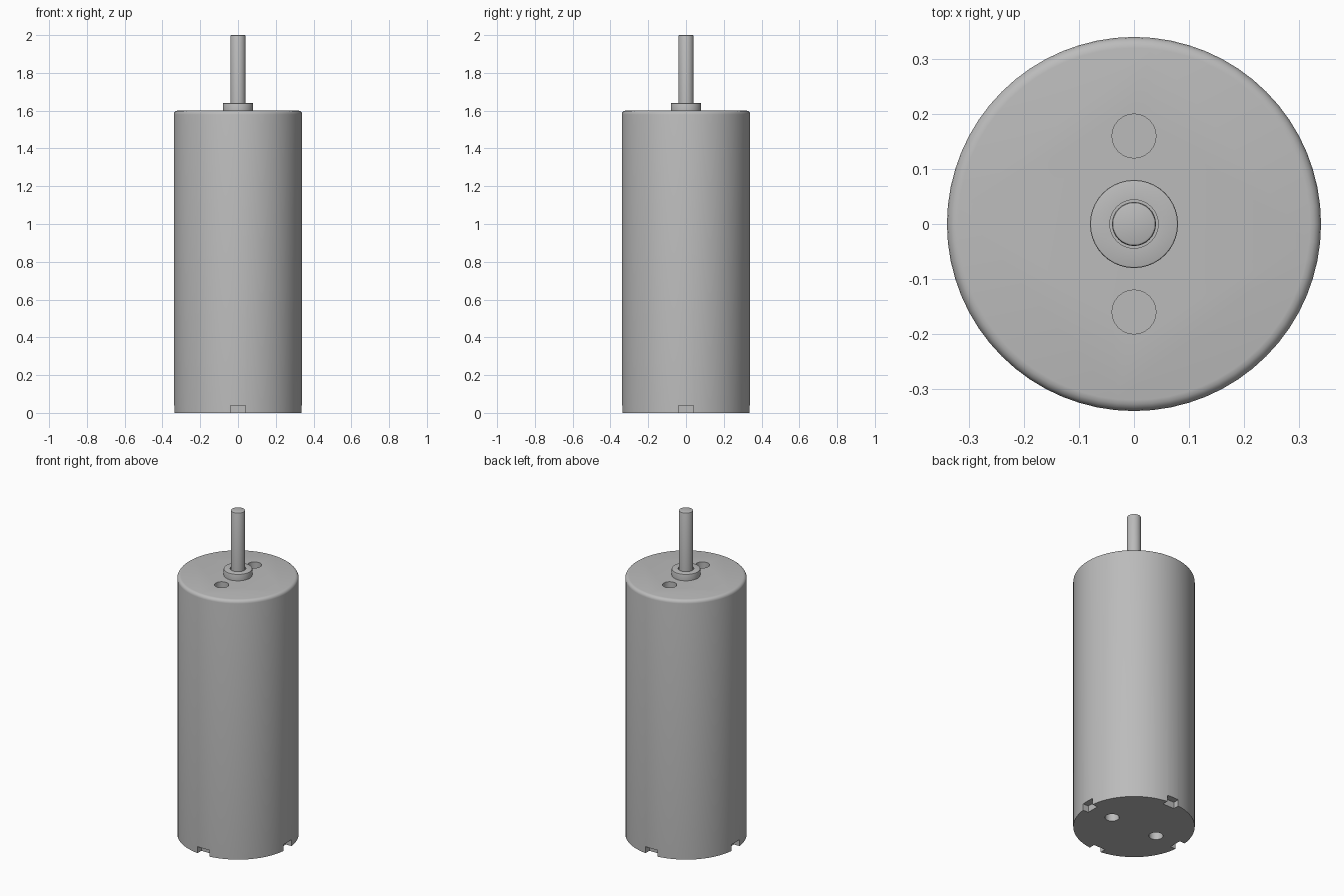
import bpy, bmesh, math
from mathutils import Matrix

cube = bpy.data.objects.get("Cube")
if cube:
    bpy.data.objects.remove(cube, do_unlink=True)

metal = bpy.data.materials.new("grey metal")
metal.use_nodes = True
GREY = (0.5, 0.5, 0.5, 1)
metal.diffuse_color = GREY
metal.node_tree.nodes["Principled BSDF"].inputs["Base Color"].default_value = GREY


def add_object(name, bm):
    bmesh.ops.recalc_face_normals(bm, faces=bm.faces)
    mesh = bpy.data.meshes.new(name)
    bm.to_mesh(mesh)
    bm.free()
    mesh.materials.append(metal)
    obj = bpy.data.objects.new(name, mesh)
    bpy.context.collection.objects.link(obj)
    return obj


def lathe(name, profile, sides, closed=False):
    """Revolve (radius, z) points; open profiles get flat end caps."""
    bm = bmesh.new()
    rings = []
    for r, z in profile:
        rings.append([bm.verts.new((r * math.cos(a), r * math.sin(a), z))
                      for a in (2 * math.pi * i / sides for i in range(sides))])
    pairs = list(zip(rings, rings[1:]))
    if closed:
        pairs.append((rings[-1], rings[0]))
    else:
        bm.faces.new(rings[0][::-1])
        bm.faces.new(rings[-1])
    for low, high in pairs:
        for i in range(sides):
            j = (i + 1) % sides
            bm.faces.new((low[i], low[j], high[j], high[i]))
    return add_object(name, bm)


def rounded(radius, top, fillet, steps):
    """Profile points of a rounded upper rim."""
    angles = [math.pi / 2 * i / steps for i in range(steps + 1)]
    return [(radius - fillet + fillet * math.cos(a), top - fillet + fillet * math.sin(a))
            for a in angles]


def cut(target, cutter):
    cutter.hide_render = True
    mod = target.modifiers.new("cut", 'BOOLEAN')
    mod.operation, mod.solver, mod.object = 'DIFFERENCE', 'EXACT', cutter
    bpy.context.view_layer.objects.active = target
    bpy.ops.object.modifier_apply(modifier=mod.name)
    bpy.data.objects.remove(cutter, do_unlink=True)


# Cylindrical housing with a rounded upper rim
housing = lathe("housing", [(0.34, 0)] + rounded(0.34, 1.6, 0.02, 4), 64)

# Blind screw holes: a front and back pair on top, a left and right pair below
for sign in (-1, 1):
    for x, y, z in ((0, 0.16 * sign, 1.6), (0.16 * sign, 0, 0)):
        bm = bmesh.new()
        bmesh.ops.create_cone(bm, cap_ends=True, segments=24, radius1=0.04, radius2=0.04,
                              depth=0.2, matrix=Matrix.Translation((x, y, z)))
        cut(housing, add_object("hole_cutter", bm))

# Four square notches around the lower rim
for k in range(4):
    bm = bmesh.new()
    place = (Matrix.Rotation(k * math.pi / 2, 4, 'Z') @ Matrix.Translation((0.35, 0, 0))
             @ Matrix.Diagonal((0.1, 0.08, 0.08, 1)))
    bmesh.ops.create_cube(bm, size=1, matrix=place)
    cut(housing, add_object("notch_cutter", bm))

# Bearing collar and output shaft
collar = lathe("bearing_collar", [(0.044, 1.6), (0.08, 1.6)]
               + rounded(0.08, 1.64, 0.003, 2) + [(0.044, 1.64)], 40, closed=True)
shaft = lathe("output_shaft", [(0.04, 1.59)] + rounded(0.04, 2.0, 0.005, 2), 32)

# Smooth round walls, crisp edges
bpy.ops.object.select_all(action='DESELECT')
for obj in (housing, collar, shaft):
    obj.select_set(True)
bpy.context.view_layer.objects.active = housing
bpy.ops.object.shade_smooth_by_angle(angle=math.radians(35))
